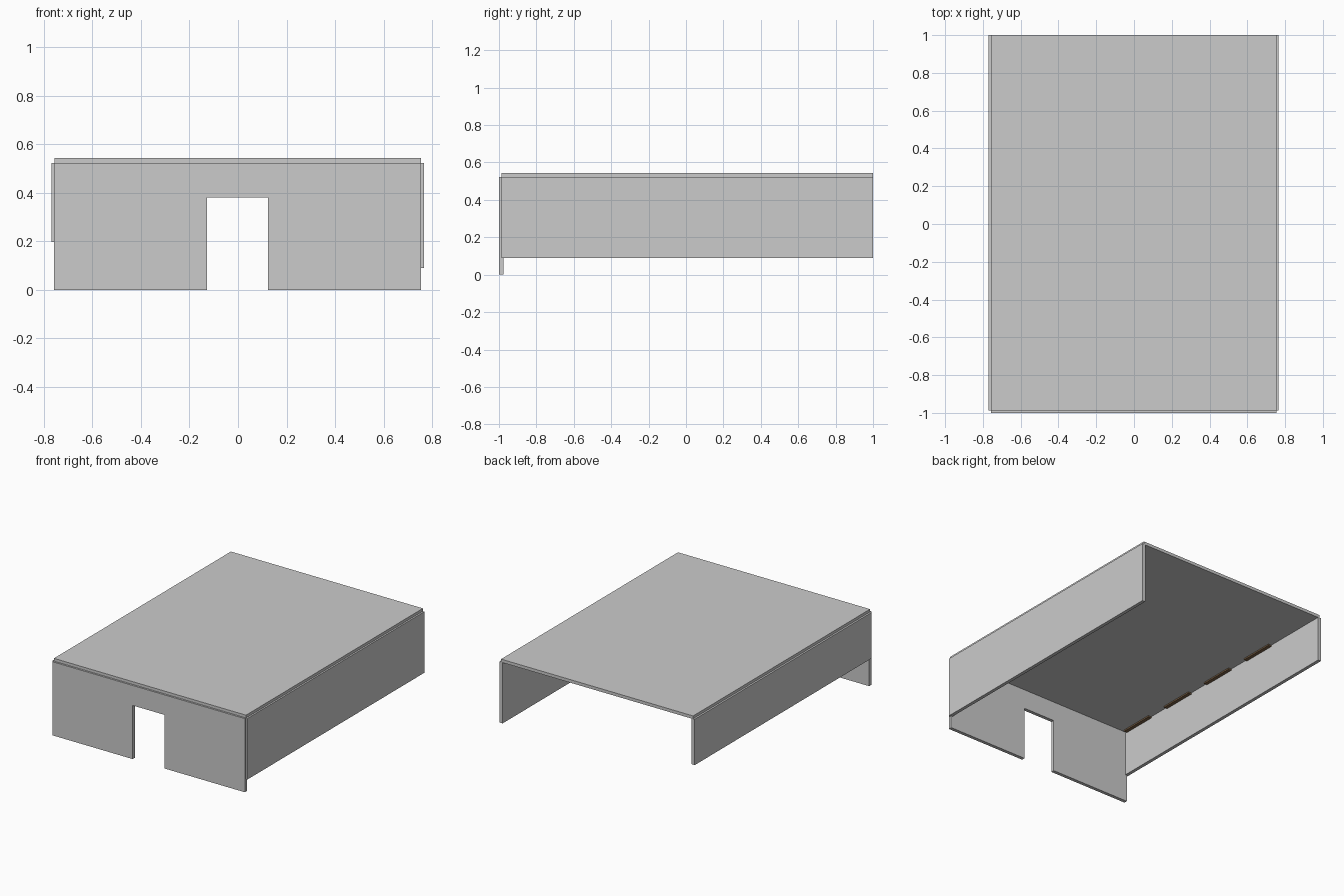
import bpy, bmesh

if "Cube" in bpy.data.objects:
    bpy.data.objects.remove(bpy.data.objects["Cube"])

T = 0.024  # board thickness


def box(name, x, y, z):
    """Box from (min, max) ranges on each axis."""
    bm = bmesh.new()
    bmesh.ops.create_cube(bm, size=1)
    for v in bm.verts:
        v.co = [r[0] if c < 0 else r[1] for c, r in zip(v.co, (x, y, z))]
    me = bpy.data.meshes.new(name)
    bm.to_mesh(me)
    bm.free()
    ob = bpy.data.objects.new(name, me)
    bpy.context.collection.objects.link(ob)
    return ob


# roof board and the two side boards of different height
box("roof", (-0.756, 0.754), (-0.987, 1), (0.521, 0.543))
box("left_side", (-0.769, -0.769 + T), (-0.987, 1), (0.197, 0.523))
box("right_side", (0.766 - T, 0.766), (-0.987, 1), (0.089, 0.523))

# front board: doorway outline extruded backwards
outline = [(-0.757, 0), (-0.128, 0), (-0.128, 0.381), (0.124, 0.381),
           (0.124, 0), (0.754, 0), (0.754, 0.523), (-0.757, 0.523)]
bm = bmesh.new()
face = bm.faces.new([bm.verts.new((x, -1, z)) for x, z in outline])
ext = bmesh.ops.extrude_face_region(bm, geom=[face])
for v in ext["geom"]:
    if isinstance(v, bmesh.types.BMVert):
        v.co.y += T
bmesh.ops.recalc_face_normals(bm, faces=bm.faces)
me = bpy.data.meshes.new("front_board")
bm.to_mesh(me)
bm.free()
bpy.context.collection.objects.link(bpy.data.objects.new("front_board", me))

# small brown strips under the roof along the left side
brown = bpy.data.materials.new("brown")
brown.diffuse_color = (0.2, 0.12, 0.06, 1)
brown.use_nodes = True
brown.node_tree.nodes["Principled BSDF"].inputs["Base Color"].default_value = brown.diffuse_color
for i in range(4):
    y = -0.96 + 0.41 * i
    strip = box(f"hinge_strip_{i + 1}", (-0.745, -0.72), (y, y + 0.25), (0.511, 0.522))
    strip.data.materials.append(brown)
